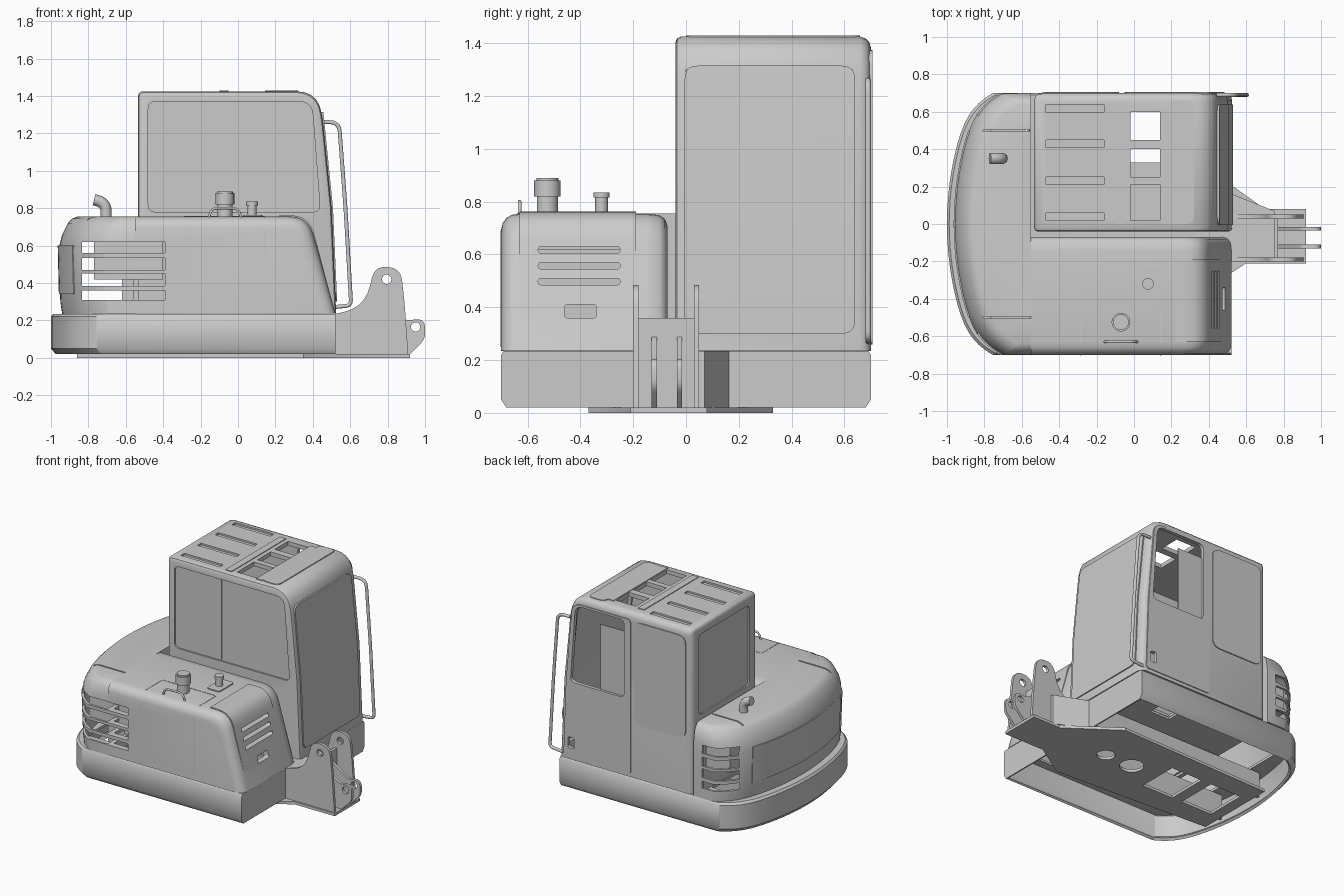
import bpy, bmesh, math
from mathutils import Vector

if "Cube" in bpy.data.objects:
    bpy.data.objects.remove(bpy.data.objects["Cube"])

grey = bpy.data.materials.new("light grey paint")
grey.use_nodes = True
grey.diffuse_color = (0.6, 0.6, 0.6, 1)
grey.node_tree.nodes["Principled BSDF"].inputs["Base Color"].default_value = grey.diffuse_color
parts = []


def finish(name, bm):
    bmesh.ops.recalc_face_normals(bm, faces=bm.faces)
    me = bpy.data.meshes.new(name)
    bm.to_mesh(me)
    bm.free()
    o = bpy.data.objects.new(name, me)
    bpy.context.collection.objects.link(o)
    me.materials.append(grey)
    parts.append(o)
    return o


def bake(o):
    dg = bpy.context.evaluated_depsgraph_get()
    me = bpy.data.meshes.new_from_object(o.evaluated_get(dg))
    o.modifiers.clear()
    o.data = me


def rounded(pts, closed=True, n=5):
    """Each point is its coordinates followed by a corner radius."""
    out = []
    for i, p in enumerate(pts):
        c, r = Vector(p[:-1]), p[-1]
        if r == 0 or (not closed and i in (0, len(pts) - 1)):
            out.append(c)
            continue
        a, b = Vector(pts[i - 1][:-1]), Vector(pts[(i + 1) % len(pts)][:-1])
        a = c + (a - c).normalized() * r
        b = c + (b - c).normalized() * r
        for k in range(n + 1):
            t = k / n
            out.append(a * (1 - t) ** 2 + c * 2 * t * (1 - t) + b * t * t)
    return out


def rect(a0, b0, a1, b1, r=0):
    return rounded([(a0, b0, r), (a1, b0, r), (a1, b1, r), (a0, b1, r)])


def circle(a, b, r, n=20):
    return [(a + r * math.cos(2 * math.pi * i / n), b + r * math.sin(2 * math.pi * i / n)) for i in range(n)]


def loft(bm, rings):
    vs = [[bm.verts.new(p) for p in ring] for ring in rings]
    n = len(vs[0])
    for lo, hi in zip(vs, vs[1:]):
        for i in range(n):
            bm.faces.new((lo[i], lo[(i + 1) % n], hi[(i + 1) % n], hi[i]))
    return bm.faces.new(vs[0]), bm.faces.new(vs[-1])


def prism(bm, pts, axis, lo, hi):
    place = {"x": lambda p, h: (h, p[0], p[1]), "y": lambda p, h: (p[0], h, p[1]),
             "z": lambda p, h: (p[0], p[1], h)}[axis]
    return loft(bm, [[place(p, h) for p in pts] for h in (lo, hi)])


def solid(name, *prisms):
    bm = bmesh.new()
    for p in prisms:
        prism(bm, *p)
    return finish(name, bm)


def box(x0, y0, z0, x1, y1, z1):
    return (rect(x0, y0, x1, y1), "z", z0, z1)


def shell(o, thickness):
    m = o.modifiers.new("shell", "SOLIDIFY")
    m.thickness, m.offset = thickness, -1
    bake(o)


def cut(o, *prisms):
    c = solid("cutter", *prisms)
    c.hide_render = True
    m = o.modifiers.new("cut", "BOOLEAN")
    m.object, m.operation, m.solver = c, "DIFFERENCE", "EXACT"
    bake(o)
    parts.remove(c)
    bpy.data.objects.remove(c)


def soft_ended(name, profile, levels):
    """Side profile carried along y, shrunk by an inset at each level."""
    bm = bmesh.new()
    loft(bm, [[(p[0], y, p[1]) for p in profile(d, 0.237)] for y, d in levels])
    return finish(name, bm)


def tube(name, pts, r):
    cu = bpy.data.curves.new(name, "CURVE")
    cu.dimensions, cu.bevel_depth, cu.bevel_resolution, cu.use_fill_caps = "3D", r, 3, True
    path = rounded(pts, closed=False)
    s = cu.splines.new("POLY")
    s.points.add(len(path) - 1)
    for p, c in zip(s.points, path):
        p.co = (*c, 1)
    cu.materials.append(grey)
    o = bpy.data.objects.new(name, cu)
    bpy.context.collection.objects.link(o)


def rear_arc(a, b, z, span=0.7, n=32):
    """Curved tail line, inset by a along x and b at the sides."""
    out = []
    for i in range(n + 1):
        s = math.sin(math.pi * (i / n - 0.5)) * span / 0.7
        out.append((-1 + a + 0.147 * s * s + 0.1 * abs(s) ** 10, -s * (0.7 - b), z))
    return out


def tail_shell(name, levels, x_end, thickness):
    bm = bmesh.new()
    rings = [rear_arc(a, b, z) + [(x_end, b - 0.7, z), (x_end, 0.7 - b, z)] for z, a, b in levels]
    bottom, _ = loft(bm, rings)
    bm.faces.remove(bottom)
    o = finish(name, bm)
    shell(o, thickness)
    return o


# lower skirt with open underside
skirt = tail_shell("skirt", [(0.02, 0.025, 0.02), (0.05, 0, 0), (0.22, 0, 0), (0.235, 0.012, 0.01)], 0.52, 0.02)
cut(skirt, box(-0.54, -0.62, 0.19, 0.4, -0.12, 0.3), box(-0.02, 0.33, 0.19, 0.14, 0.6, 0.3),
    box(-0.84, -0.52, 0.19, -0.57, 0.52, 0.3))

# turntable plate and long ribs
plate = solid("turntable_plate", ([(-0.86, -0.3), (0.35, -0.37), (0.6, -0.21), (0.92, -0.21), (0.92, 0.08),
                                   (0.7, 0.08), (0.35, 0.33), (-0.86, 0.3)], "z", 0, 0.02))
cut(plate, (circle(0.02, 0, 0.08), "z", -1, 1), (circle(0.24, 0, 0.06), "z", -1, 1),
    box(-0.45, -0.15, -1, -0.2, 0.15, 1), box(-0.78, -0.15, -1, -0.53, 0.15, 1))
solid("frame_ribs", *[box(-0.9, y, 0.02, 0.52, y + 0.02, 0.2) for y in (-0.2, 0.18)])

# boom bracket
solid("bracket_base", ([(0.5, 0.17), (0.75, 0.07), (0.75, -0.2), (0.5, -0.2)], "z", 0.02, 0.235))
cheek = rounded([(0.52, 0.02, 0), (0.91, 0.02, 0), (0.89, 0.3, 0.05), (0.87, 0.48, 0.066), (0.73, 0.49, 0.066),
                 (0.68, 0.27, 0.12), (0.52, 0.235, 0)])
lug = rounded([(0.75, 0.02, 0), (0.92, 0.02, 0), (1, 0.1, 0.03), (1, 0.21, 0.05), (0.9, 0.2, 0.02), (0.75, 0.3, 0)])
for name, shape, ys, hole in (("boom_cheek", cheek, (-0.2, 0.03), (0.795, 0.42)),
                              ("swing_lug", lug, (-0.13, -0.035), (0.95, 0.165))):
    for y in ys:
        cut(solid(name, (shape, "y", y, y + 0.02)), (circle(*hole, 0.025), "y", -1, 1))
solid("bracket_web", box(0.75, -0.18, 0.02, 0.77, 0.03, 0.36))

# grille slots shared by tail and hood
slots = [(0.31, 0.36), (0.385, 0.45), (0.47, 0.535), (0.56, 0.62)]
grille = [box(-0.835, -0.9, lo, -0.39, -0.5, hi) for lo, hi in slots]
grille += [box(-0.835, 0.5, lo, -0.62, 0.9, hi) for lo, hi in slots]

# tail body
tail = tail_shell("tail_body", [(0.235, 0.06, 0), (0.3, 0.05, 0), (0.58, 0.04, 0), (0.66, 0.06, 0.004),
                                (0.72, 0.09, 0.018), (0.745, 0.115, 0.038), (0.755, 0.14, 0.062)], -0.55, 0.018)
cut(tail, *grille, box(-0.86, -0.505, 0.735, -0.54, -0.495, 0.8), box(-0.86, 0.495, 0.735, -0.56, 0.505, 0.8))
bm = bmesh.new()
rows = [[bm.verts.new(p) for p in rear_arc(a, 0, z, 0.5)] for z, a in ((0.34, 0.042), (0.6, 0.036))]
for i in range(len(rows[0]) - 1):
    bm.faces.new((rows[0][i], rows[0][i + 1], rows[1][i + 1], rows[1][i]))
shell(finish("tail_panel", bm), 0.008)
solid("radiator", box(-0.77, -0.6, 0.42, -0.4, -0.1, 0.62), box(-0.77, -0.1, 0.42, -0.58, 0.6, 0.62))


# engine hood
def hood_profile(d, bottom, start=-0.55):
    return rounded([(start, bottom, 0), (0.522 - d, bottom, 0), (0.375 - d, 0.755 - d, 0.1), (start, 0.755 - d, 0)])


hood = soft_ended("engine_hood", hood_profile, [(-0.7, 0.06), (-0.694, 0.036), (-0.68, 0.016), (-0.66, 0.005),
                                                (-0.63, 0), (-0.15, 0), (-0.1, 0.006), (-0.08, 0.02), (-0.07, 0.045)])
cut(hood, (hood_profile(0.03, 0.2, -0.53), "y", -0.657, -0.113))
for slot in grille[:4]:
    cut(hood, slot)
solid("hood_seams", *[box(x, -0.702, 0.25, x + 0.006, -0.69, 0.69) for x in (-0.29, 0.14)],
      *[box(x, -0.64, 0.75, x + 0.006, -0.46, 0.757) for x in (-0.29, 0.14)],
      box(-0.284, -0.456, 0.75, 0.14, -0.45, 0.757))
panel = solid("hood_front_panel", (hood_profile(-0.007, 0.2), "y", -0.63, -0.19))
cut(panel, (hood_profile(0.004, 0.1, -0.6), "y", -0.8, 0))
cut(panel, box(-1, -1, 0, 1, 0, 0.33), box(-1, -1, 0.34, 0.22, 0, 1))
vents = [(rect(-0.56, z, -0.25, z + 0.025, 0.012), "x", 0.3, 0.7) for z in (0.485, 0.545, 0.605)]
vents.append((rect(-0.46, 0.36, -0.34, 0.41, 0.01), "x", 0.3, 0.7))
for o in (hood, panel):
    cut(o, *vents)

# hood fittings
solid("air_precleaner", (circle(-0.07, -0.525, 0.04), "z", 0.74, 0.85), (circle(-0.07, -0.525, 0.05), "z", 0.82, 0.88),
      (circle(-0.07, -0.525, 0.042), "z", 0.88, 0.89))
solid("filler_cap", (circle(0.075, -0.32, 0.024), "z", 0.74, 0.82), (circle(0.075, -0.32, 0.031), "z", 0.815, 0.835))
solid("filler_base", (rect(0.03, -0.4, 0.13, -0.23, 0.02), "z", 0.75, 0.763))
tube("hood_handle", [(-0.16, -0.63, 0.74, 0), (-0.14, -0.63, 0.8, 0.03), (0, -0.63, 0.8, 0.03), (0.02, -0.63, 0.74, 0)], 0.007)
tube("exhaust_pipe", [(-0.705, 0.35, 0.74, 0), (-0.705, 0.35, 0.83, 0.05), (-0.77, 0.35, 0.845, 0)], 0.03)


# cab shell
def cab_profile(d, bottom):
    return rounded([(d - 0.535, bottom, 0), (0.525 - d, bottom, 0), (0.5 - d, 0.8, 0), (0.455 - d, 1.25, 0),
                    (0.43 - d, 1.425 - d, 0.12), (d - 0.535, 1.425 - d, 0.03)])


cab = soft_ended("cab_shell", cab_profile, [(-0.04, 0.02), (-0.034, 0.006), (-0.02, 0), (0.66, 0), (0.682, 0.007),
                                            (0.694, 0.02), (0.7, 0.04)])
cut(cab, (cab_profile(0.03, 0.257), "y", -0.015, 0.68))
side_glass = rounded([(-0.48, 0.78, 0.04), (0.44, 0.78, 0.04), (0.395, 1.37, 0.07), (-0.48, 1.37, 0.04)])
door_hole = rounded([(0, 0.8, 0.04), (0.43, 0.8, 0.04), (0.39, 1.36, 0.06), (0, 1.36, 0.04)])
step_hole = (rect(0.4, 0.32, 0.45, 0.4, 0.015), "y", 0.6, 0.8)
cut(cab, (side_glass, "y", -0.1, -0.028), (door_hole, "y", 0.6, 0.8), step_hole,
    (rect(0.04, 0.78, 0.62, 1.36, 0.04), "x", -0.6, -0.525))
cut(cab, *[box(-0.02, y0, 1.3, 0.14, y1, 1.5) for y0, y1 in ((0.02, 0.21), (0.25, 0.4), (0.45, 0.6))],
    *[box(-0.47, y, 1.413, -0.16, y + 0.04, 1.5) for y in (0.02, 0.21, 0.41, 0.6)],
    box(-0.02, 0.33, 0.2, 0.14, 0.6, 0.29))
cut(cab, (rect(0, 0.32, 0.63, 1.3), "x", 0.3, 0.7))

# cab panels and glazing
solid("side_window_divider", box(-0.113, -0.034, 0.79, -0.107, -0.025, 1.36))
solid("door_pane", box(-0.01, 0.682, 0.79, 0.2, 0.688, 1.27))
solid("rear_quarter_panel", (rect(-0.49, 0.63, -0.08, 1.37, 0.06), "y", 0.69, 0.707))
door = solid("door_panel", (rounded([(-0.05, 0.26, 0.02), (0.485, 0.26, 0.02), (0.465, 0.8, 0), (0.415, 1.375, 0.07),
                                     (-0.05, 1.375, 0.03)]), "y", 0.69, 0.706))
cut(door, (door_hole, "y", 0.6, 0.8), step_hole)
solid("roof_front_panel", (rect(0.19, 0, 0.32, 0.66, 0.04), "z", 1.4, 1.43))
solid("roof_strips", *[box(x, 0, 1.42, x + 0.05, 0.62, 1.43) for x in (-0.1, 0.145)])

# windscreen following the bent front
bm = bmesh.new()
prism(bm, rect(-0.005, 0.3, 0.64, 1.315, 0.05), "x", -0.004, 0.008)
bmesh.ops.bisect_plane(bm, geom=bm.verts[:] + bm.edges[:] + bm.faces[:], plane_co=(0, 0, 0.8), plane_no=(0, 0, 1))
for v in bm.verts:
    z = v.co.z
    v.co.x += 0.525 - (z - 0.237) * 0.0444 if z < 0.8 else 0.5 - (z - 0.8) * 0.1
finish("windscreen", bm)

# entry handrail
tube("handrail", [(0.44, 0.69, 1.26, 0), (0.54, 0.69, 1.26, 0.05), (0.575, 0.69, 0.8, 0.1), (0.605, 0.69, 0.28, 0.03),
                  (0.5, 0.69, 0.27, 0)], 0.011)

bpy.ops.object.select_all(action="DESELECT")
for o in parts:
    o.select_set(True)
bpy.context.view_layer.objects.active = parts[0]
bpy.ops.object.shade_smooth_by_angle(angle=math.radians(35))
